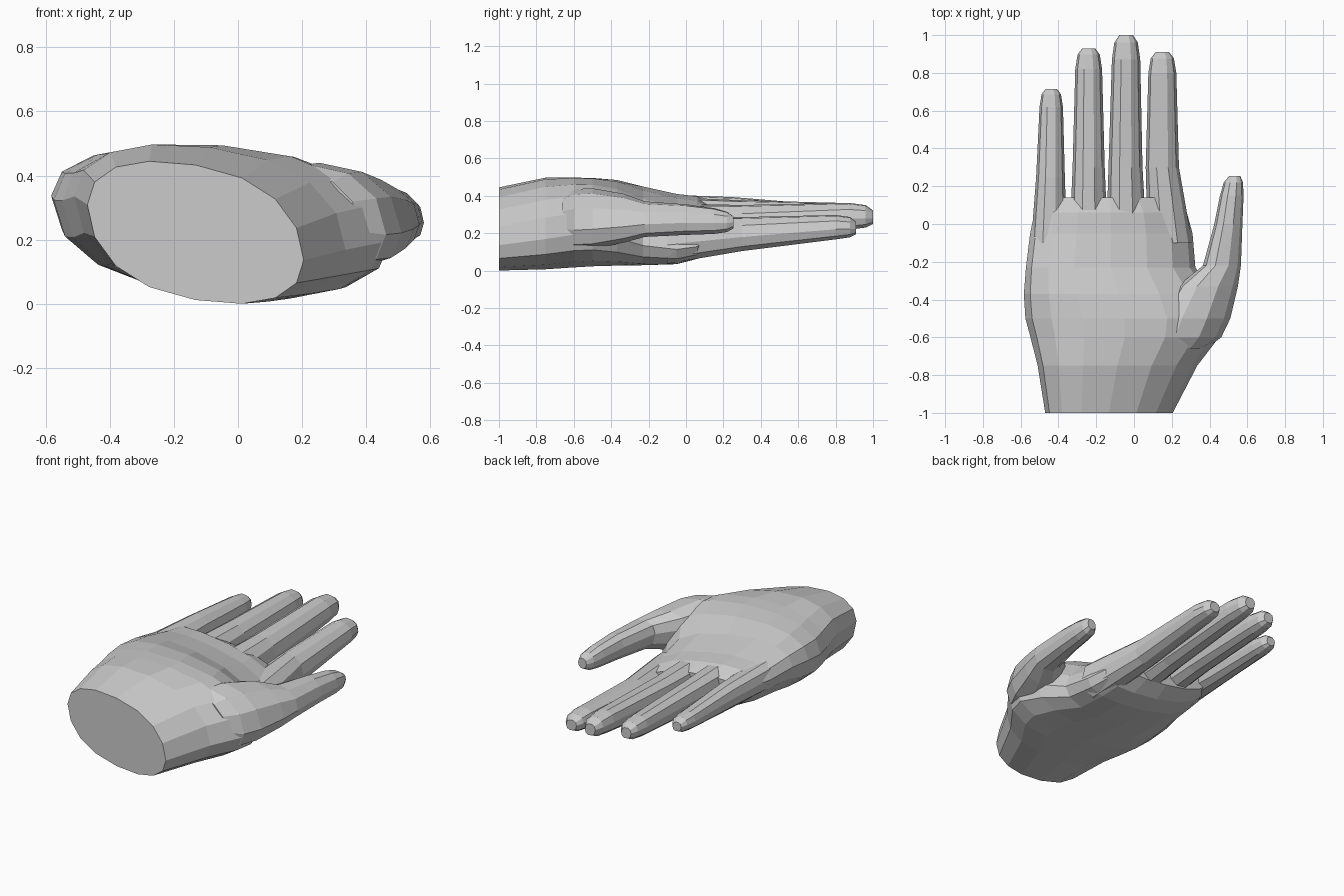
import bpy, bmesh, math


def power(v, p):
    return math.copysign(abs(v) ** p, v)


def loft(name, rings, sides, box=1.0):
    """Closed skin through cross-sections: (y, x_min, x_max, z_min, z_max, tilt in degrees)."""
    bm = bmesh.new()
    loops = []
    for y, x0, x1, z0, z1, tilt in rings:
        t = math.radians(tilt)
        loop = []
        for i in range(sides):
            a = 2 * math.pi * i / sides
            x = (x0 + x1) / 2 + (x1 - x0) / 2 * power(math.cos(a), box)
            z = (z0 + z1) / 2 + (z1 - z0) / 2 * power(math.sin(a + t), box)
            loop.append(bm.verts.new((x, y, z)))
        loops.append(loop)
    for lo, hi in zip(loops, loops[1:]):
        for i in range(sides):
            j = (i + 1) % sides
            bm.faces.new((lo[i], lo[j], hi[j], hi[i]))
    bm.faces.new(loops[0])
    bm.faces.new(loops[-1])
    bmesh.ops.recalc_face_normals(bm, faces=bm.faces)
    mesh = bpy.data.meshes.new(name)
    bm.to_mesh(mesh)
    bm.free()
    obj = bpy.data.objects.new(name, mesh)
    bpy.context.collection.objects.link(obj)
    return obj


def finger(name, tip_y, base, mid, end):
    """Tapering finger; each station is (y, centre x, centre z, half width, half height)."""
    stations = [base, mid, end]
    y, x, z, w, h = end
    rest = tip_y - y
    stations.append((y + rest * 0.7, x, z, w * 0.83, h * 0.83))
    stations.append((tip_y, x, z - 0.005, w * 0.48, h * 0.5))
    return loft(name, [(y, x - w, x + w, z - h, z + h, -8) for y, x, z, w, h in stations], 10, 0.9)


# Palm with cut wrist, palm side up; it widens into the thumb mound
hand = loft("hand", [
    (-1.00, -0.47, 0.205, 0.000, 0.445, -20),
    (-0.75, -0.51, 0.335, 0.006, 0.498, -17),
    (-0.60, -0.548, 0.450, 0.014, 0.500, -13),
    (-0.50, -0.575, 0.475, 0.020, 0.498, -13),
    (-0.37, -0.583, 0.420, 0.026, 0.485, -18),
    (-0.23, -0.572, 0.325, 0.028, 0.450, -27),
    (-0.05, -0.550, 0.310, 0.032, 0.412, -32),
    (0.06, -0.527, 0.280, 0.060, 0.400, -34),
    (0.14, -0.470, 0.215, 0.130, 0.350, -34),
], 16, 0.88)

# Thumb growing out of the mound
thumb = loft("thumb", [
    (-0.66, 0.12, 0.38, 0.13, 0.400, -15),
    (-0.60, 0.10, 0.462, 0.11, 0.435, -18),
    (-0.50, 0.13, 0.51, 0.115, 0.440, -18),
    (-0.33, 0.23, 0.55, 0.15, 0.410, -18),
    (-0.22, 0.365, 0.566, 0.18, 0.370, -15),
    (0.00, 0.425, 0.574, 0.19, 0.355, -10),
    (0.15, 0.455, 0.580, 0.195, 0.335, -8),
    (0.22, 0.475, 0.577, 0.205, 0.315, -5),
    (0.255, 0.505, 0.562, 0.225, 0.290, 0),
], 10, 0.9)

# Four fingers
fingers = [
    finger("index_finger", 0.91, (-0.10, 0.190, 0.160, 0.118, 0.125),
           (0.30, 0.150, 0.195, 0.088, 0.092), (0.80, 0.150, 0.232, 0.074, 0.066)),
    finger("middle_finger", 1.00, (-0.10, -0.040, 0.225, 0.108, 0.135),
           (0.30, -0.045, 0.255, 0.090, 0.097), (0.87, -0.042, 0.290, 0.075, 0.073)),
    finger("ring_finger", 0.93, (-0.10, -0.240, 0.270, 0.102, 0.125),
           (0.30, -0.240, 0.285, 0.085, 0.092), (0.82, -0.240, 0.295, 0.071, 0.068)),
    finger("little_finger", 0.715, (-0.10, -0.450, 0.315, 0.095, 0.092),
           (0.25, -0.442, 0.312, 0.076, 0.082), (0.62, -0.438, 0.305, 0.062, 0.058)),
]

# Fuse everything into one continuous hand
for part in [thumb] + fingers:
    mod = hand.modifiers.new("fuse", "BOOLEAN")
    mod.operation = "UNION"
    mod.solver = "EXACT"
    mod.object = part
    bpy.context.view_layer.objects.active = hand
    bpy.ops.object.modifier_apply(modifier=mod.name)
    bpy.data.objects.remove(part, do_unlink=True)
